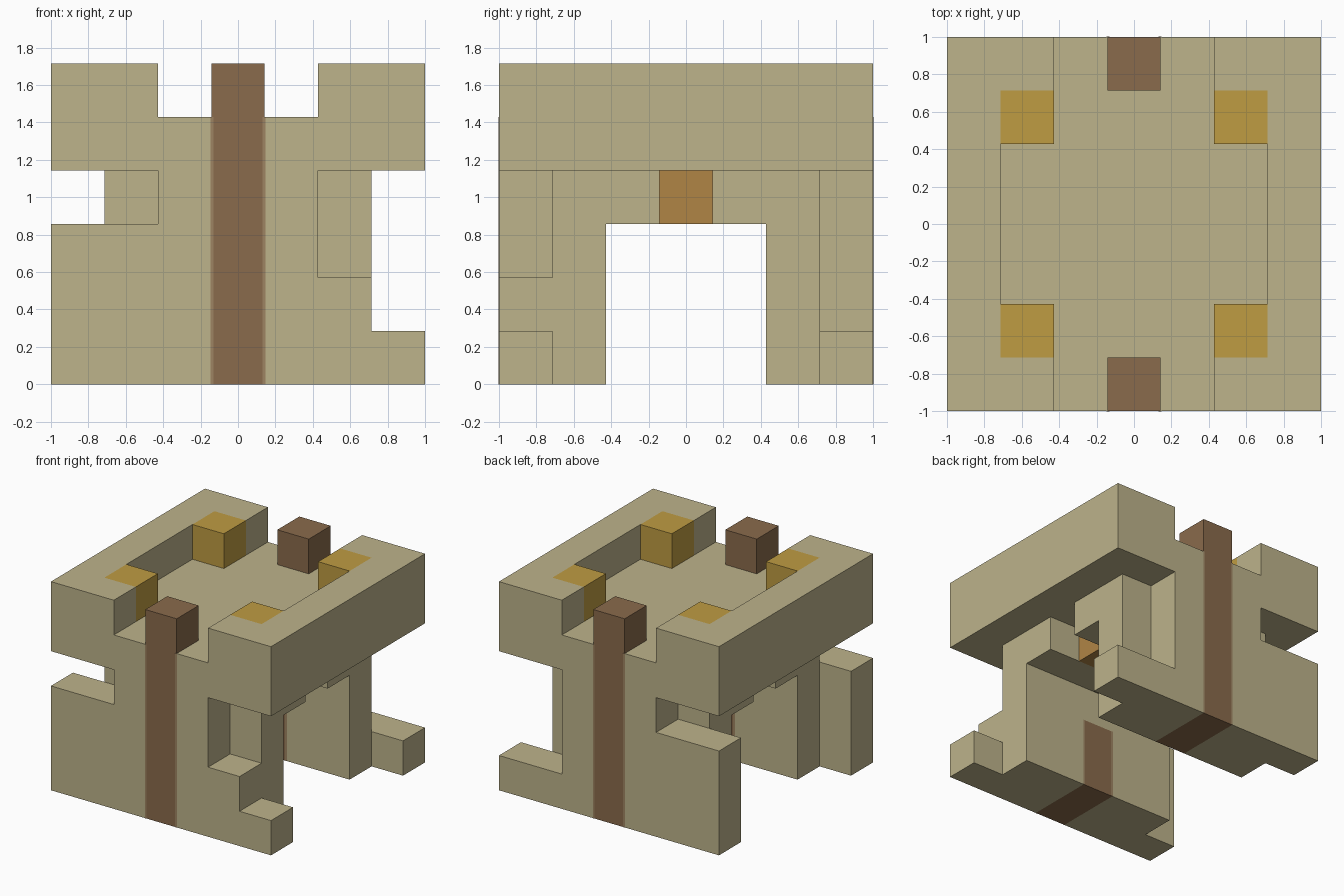
import bpy, bmesh
from mathutils import Vector

if "Cube" in bpy.data.objects:
    bpy.data.objects.remove(bpy.data.objects["Cube"], do_unlink=True)

U = 2 / 7  # edge of one block


def material(name, rgb):
    linear = [((c / 255 + 0.055) / 1.055) ** 2.4 for c in rgb] + [1]
    m = bpy.data.materials.new(name)
    m.use_nodes = True
    m.diffuse_color = linear
    m.node_tree.nodes["Principled BSDF"].inputs["Base Color"].default_value = linear
    return m


beige = material("beige wood", (189, 179, 139))
brown = material("dark brown wood", (138, 107, 76))
edge = material("light brown edge", (157, 132, 98))
gold = material("gold wood", (191, 156, 66))
amber = material("amber wood", (176, 133, 69))

cells = {}  # block position -> part name


def fill(part, xs, ys, zs):
    for x in range(xs[0], xs[1]):
        for y in range(ys[0], ys[1]):
            for z in range(zs[0], zs[1]):
                cells[x, y, z] = part


def fill_both(part, xs, y, zs):
    """Fill a row at depth y and its mirror at the back."""
    for row in (y, 6 - y):
        fill(part, xs, (row, row + 1), zs)


# deck, and crossbeam with a notch in the middle of each side
fill("frame", (0, 7), (0, 7), (4, 5))
fill("frame", (1, 6), (1, 6), (3, 4))
for x in (1, 5):
    del cells[x, 3, 3]

# front and back walls
fill_both("frame", (1, 6), 1, (0, 3))
fill_both("frame", (0, 2), 0, (0, 3))
fill_both("frame", (2, 5), 0, (0, 4))
fill_both("frame", (5, 7), 0, (0, 1))
fill("frame", (5, 6), (0, 1), (1, 2))

# side rails on the deck, with corner blocks
for rail, corner in ((0, 1), (6, 5)):
    fill("frame", (rail, rail + 1), (0, 7), (5, 6))
    fill_both("frame", (corner, corner + 1), 0, (5, 6))
    fill_both("corner_pegs", (corner, corner + 1), 1, (5, 6))

# posts through the walls and keys inside the notches
fill_both("posts", (3, 4), 0, (0, 6))
fill_both("posts", (3, 4), 1, (0, 2))
for x in (2, 4):
    fill("notch_keys", (x, x + 1), (3, 4), (3, 4))


def make_object(name, bm, mat):
    mesh = bpy.data.meshes.new(name)
    bm.to_mesh(mesh)
    bm.free()
    mesh.materials.append(mat)
    obj = bpy.data.objects.new(name, mesh)
    bpy.context.collection.objects.link(obj)


def build_part(name, mat):
    """Make the outer faces of one part's blocks, joined into flat panels."""
    bm = bmesh.new()
    for cell, part in cells.items():
        if part != name:
            continue
        centre = Vector(cell) - Vector((3, 3, -0.5))
        for axis in range(3):
            for sign in (-1, 1):
                n = Vector((0, 0, 0))
                n[axis] = sign
                if tuple(int(c + d) for c, d in zip(cell, n)) in cells:
                    continue
                a = Vector((0, 0, 0))
                a[(axis + 1) % 3] = 0.5
                b = n.cross(a)
                mid = centre + n / 2
                corners = (mid - a - b, mid + a - b, mid + a + b, mid - a + b)
                bm.faces.new([bm.verts.new(p * U) for p in corners])
    bmesh.ops.remove_doubles(bm, verts=bm.verts, dist=0.001)
    bmesh.ops.dissolve_limit(bm, angle_limit=0.01, verts=bm.verts, edges=bm.edges)
    make_object(name, bm, mat)


for name, mat in (("frame", beige), ("posts", brown),
                  ("corner_pegs", gold), ("notch_keys", amber)):
    build_part(name, mat)

# thin pale strips along the edges of the posts, outside and inside the walls
bm = bmesh.new()
for side in (-1, 1):
    for wall in (-1, 1):
        for depth, height in ((3.5 * U, 5 * U), (1.5 * U, 2 * U)):
            strip = bmesh.ops.create_cube(bm, size=1)["verts"]
            bmesh.ops.scale(bm, vec=(0.016, 0.004, height), verts=strip)
            bmesh.ops.translate(bm, vec=(side * 0.138, wall * depth, height / 2), verts=strip)
make_object("post_edge_strips", bm, edge)
